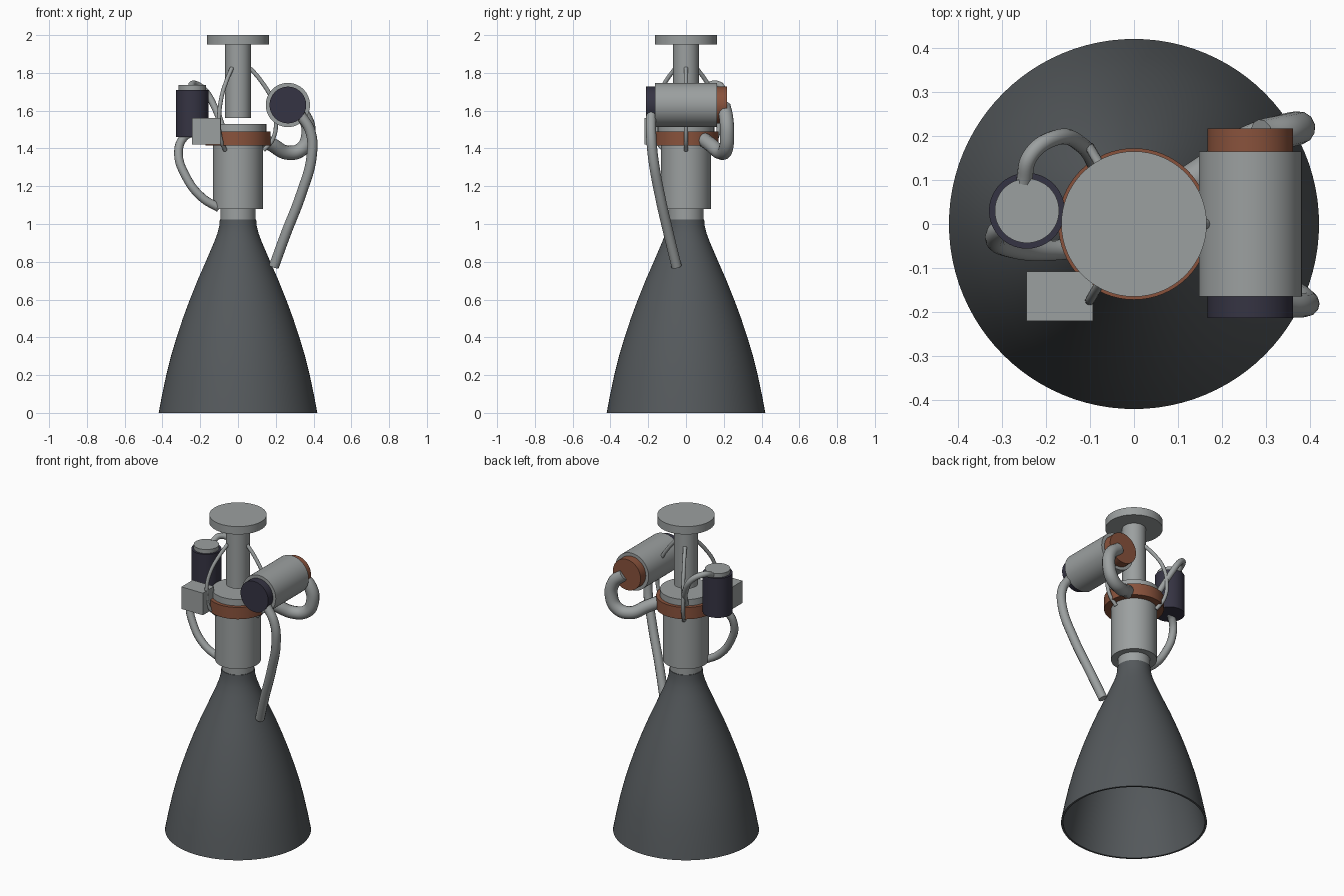
import bpy
import math
from mathutils import Vector

cube = bpy.data.objects.get("Cube")
if cube:
    bpy.data.objects.remove(cube, do_unlink=True)


def material(name, rgb):
    m = bpy.data.materials.new(name)
    m.use_nodes = True
    m.diffuse_color = (*rgb, 1)
    m.node_tree.nodes["Principled BSDF"].inputs["Base Color"].default_value = (*rgb, 1)
    return m


STEEL = material("light grey metal", (0.33, 0.35, 0.35))
DARK = material("dark nozzle grey", (0.09, 0.1, 0.107))
COPPER = material("copper", (0.25, 0.085, 0.045))
NAVY = material("navy black", (0.036, 0.034, 0.056))


def finish(ob, name, mat, angle=35):
    ob.name = name
    ob.data.materials.clear()
    ob.data.materials.append(mat)
    bpy.ops.object.select_all(action='DESELECT')
    ob.select_set(True)
    bpy.context.view_layer.objects.active = ob
    bpy.ops.object.shade_smooth_by_angle(angle=math.radians(angle))
    return ob


def cylinder(name, mat, r, start, end):
    """Cylinder running between two points."""
    a, b = Vector(start), Vector(end)
    axis = b - a
    bpy.ops.mesh.primitive_cylinder_add(
        vertices=64, radius=r, depth=axis.length, location=(a + b) / 2,
        rotation=axis.to_track_quat('Z', 'Y').to_euler())
    return finish(bpy.context.object, name, mat)


def upright(name, mat, r, z0, z1, x=0, y=0):
    return cylinder(name, mat, r, (x, y, z0), (x, y, z1))


def pipe(name, r, points):
    """Round tube following a smooth path."""
    cu = bpy.data.curves.new(name, 'CURVE')
    cu.dimensions = '3D'
    cu.bevel_depth = r
    cu.bevel_resolution = 4
    cu.resolution_u = 10
    cu.use_fill_caps = True
    sp = cu.splines.new('BEZIER')
    sp.bezier_points.add(len(points) - 1)
    for bp, p in zip(sp.bezier_points, points):
        bp.co = p
        bp.handle_left_type = bp.handle_right_type = 'AUTO'
    ob = bpy.data.objects.new(name, cu)
    bpy.context.collection.objects.link(ob)
    bpy.ops.object.select_all(action='DESELECT')
    ob.select_set(True)
    bpy.context.view_layer.objects.active = ob
    bpy.ops.object.convert(target='MESH')
    return finish(bpy.context.object, name, STEEL, 50)


def lathe(name, mat, profile, steps=96):
    """Closed profile of (radius, height) spun around the vertical axis."""
    n = len(profile)
    verts, faces = [], []
    for i in range(steps):
        a = math.tau * i / steps
        verts += [(r * math.cos(a), r * math.sin(a), z) for r, z in profile]
        j = (i + 1) % steps
        for k in range(n):
            m = (k + 1) % n
            faces.append((i * n + k, j * n + k, j * n + m, i * n + m))
    me = bpy.data.meshes.new(name)
    me.from_pydata(verts, [], faces)
    ob = bpy.data.objects.new(name, me)
    bpy.context.collection.objects.link(ob)
    return finish(ob, name, mat)


# Hollow bell nozzle
outer = [(0.42, 0), (0.405, 0.08), (0.38, 0.2), (0.355, 0.3), (0.325, 0.4),
         (0.292, 0.5), (0.255, 0.6), (0.215, 0.7), (0.171, 0.8), (0.128, 0.9),
         (0.109, 0.95), (0.099, 0.99), (0.096, 1.025)]
inner = [(r - 0.012, z) for r, z in reversed(outer)]
lathe("bell_nozzle", DARK, outer + inner)

# Combustion chamber stack
upright("throat_neck", STEEL, 0.093, 1.0, 1.09)
upright("combustion_chamber", STEEL, 0.132, 1.08, 1.49)
upright("injector_ring", COPPER, 0.172, 1.415, 1.49)
upright("injector_cap", STEEL, 0.15, 1.48, 1.53)
upright("thrust_post", STEEL, 0.068, 1.56, 1.96)
upright("mounting_disc", STEEL, 0.165, 1.95, 2.0)

# Turbopump lying front to back
px, pz = 0.264, 1.63
cylinder("pump_body", STEEL, 0.117, (px, -0.165, pz), (px, 0.165, pz))
cylinder("pump_front_end", NAVY, 0.097, (px, -0.213, pz), (px, -0.16, pz))
cylinder("pump_back_end", COPPER, 0.097, (px, 0.16, pz), (px, 0.217, pz))

# Upright canister
upright("canister_body", NAVY, 0.086, 1.46, 1.71, -0.243, 0.03)
upright("canister_cap", STEEL, 0.073, 1.70, 1.735, -0.243, 0.03)

# Control box
bpy.ops.mesh.primitive_cube_add(size=1, location=(-0.168, -0.164, 1.49))
bpy.context.object.scale = (0.151, 0.113, 0.14)
finish(bpy.context.object, "control_box", STEEL)

# Plumbing
pipe("exhaust_pipe", 0.027, [
    (0.33, -0.185, 1.58), (0.383, -0.185, 1.49), (0.39, -0.175, 1.36),
    (0.335, -0.14, 1.16), (0.25, -0.09, 0.94), (0.19, -0.05, 0.775)])
pipe("feed_pipe", 0.038, [
    (0.29, 0.2, 1.62), (0.355, 0.213, 1.56), (0.372, 0.218, 1.47),
    (0.335, 0.21, 1.395), (0.26, 0.185, 1.378), (0.18, 0.13, 1.42),
    (0.12, 0.09, 1.45)])
pipe("canister_lower_pipe", 0.023, [
    (-0.23, 0.02, 1.49), (-0.285, 0, 1.46), (-0.315, -0.03, 1.38),
    (-0.275, -0.055, 1.25), (-0.19, -0.06, 1.14), (-0.1, -0.05, 1.085)])
pipe("canister_upper_pipe", 0.018, [
    (-0.25, 0.095, 1.72), (-0.235, 0.155, 1.742), (-0.18, 0.195, 1.71),
    (-0.12, 0.18, 1.61), (-0.08, 0.12, 1.5)])

# Three thin lines spaced evenly around the post
line = [(0.065, 1.825), (0.12, 1.76), (0.175, 1.67), (0.2, 1.56),
        (0.185, 1.45), (0.135, 1.39)]
for i in range(3):
    a = math.tau * i / 3
    pipe(f"thin_line_{i + 1}", 0.011,
         [(r * math.cos(a), r * math.sin(a), z) for r, z in line])
